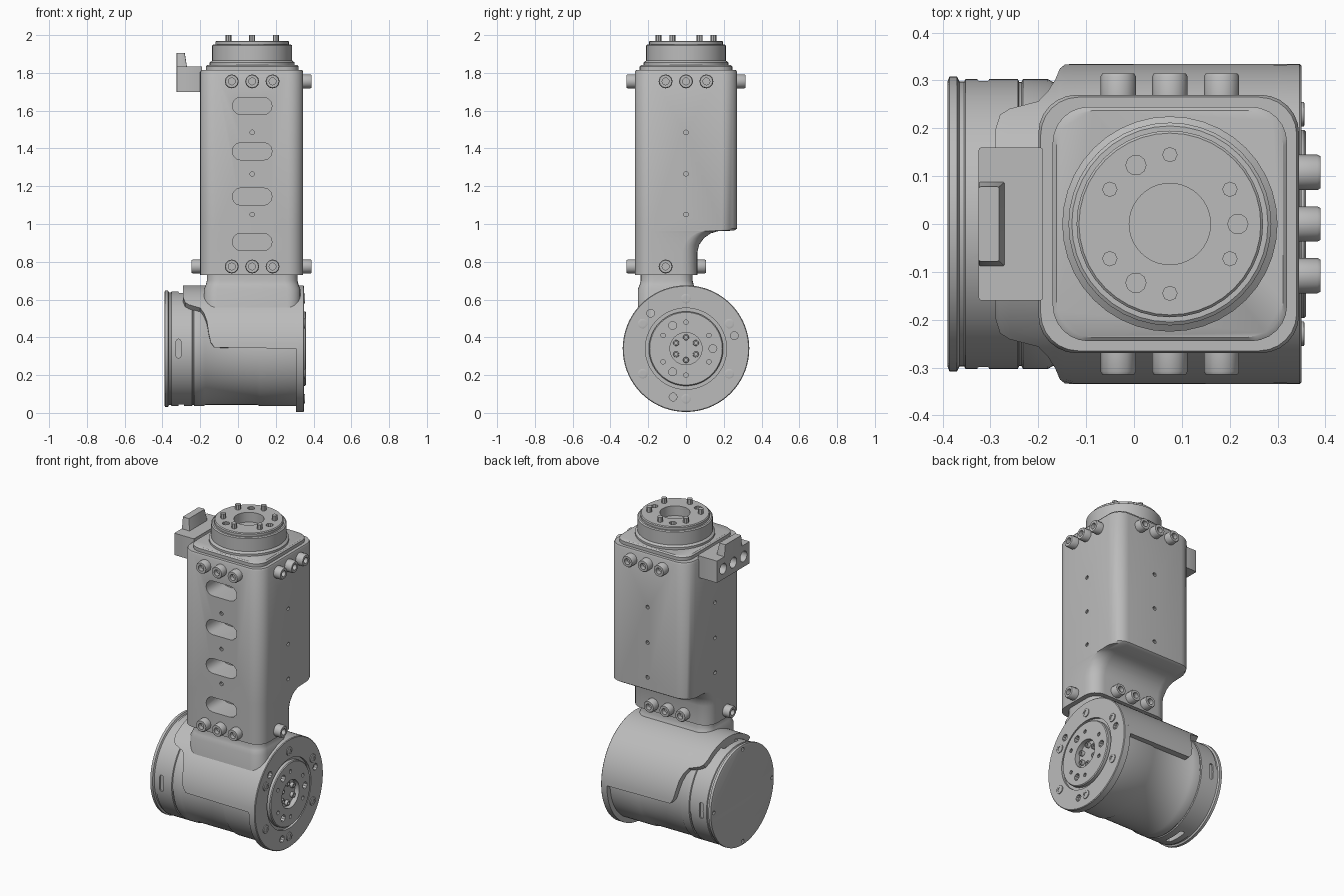
import bpy, bmesh, math
from mathutils import Matrix, Vector

if "Cube" in bpy.data.objects:
    bpy.data.objects.remove(bpy.data.objects["Cube"])

GRAY = (0.5, 0.5, 0.5, 1)
mat = bpy.data.materials.new("machined_gray")
mat.use_nodes = True
mat.diffuse_color = GRAY
bsdf = mat.node_tree.nodes["Principled BSDF"]
bsdf.inputs["Base Color"].default_value = GRAY

X, Y, Z = Vector((1, 0, 0)), Vector((0, 1, 0)), Vector((0, 0, 1))
CX, AXIS = 0.075, 0.34        # column centre in x, joint axis height


def frame(origin, n, v=Z):
    """Local z points along n, local y along v."""
    m = Matrix((v.cross(n), v, n)).transposed().to_4x4()
    return Matrix.Translation(origin) @ m


def circle(r, h, segs, phase=0.0):
    return [(r * math.cos(phase + math.tau * i / segs),
             r * math.sin(phase + math.tau * i / segs), h) for i in range(segs)]


def rounded(x0, x1, y0, y1, r, h, steps=6):
    pts = []
    corners = ((x1 - r, y1 - r), (x0 + r, y1 - r), (x0 + r, y0 + r), (x1 - r, y0 + r))
    for q, (cx, cy) in enumerate(corners):
        for i in range(steps + 1):
            a = math.pi / 2 * (q + i / steps)
            pts.append((cx + r * math.cos(a), cy + r * math.sin(a), h))
    return pts


def add_loft(bm, rings, m):
    """Skin a stack of equal-sized rings and cap both ends."""
    rows = [[bm.verts.new(m @ Vector(p)) for p in ring] for ring in rings]
    for a, b in zip(rows, rows[1:]):
        for i in range(len(a)):
            j = (i + 1) % len(a)
            bm.faces.new((a[i], a[j], b[j], b[i]))
    bm.faces.new(rows[0][::-1])
    bm.faces.new(rows[-1])


def build(name, lofts, cuts=(), angle=35):
    """Make one object from lofts, then drill the cut lofts out of it."""
    def mesh_object(label, parts):
        bm = bmesh.new()
        for rings, m in parts:
            add_loft(bm, rings, m)
        bmesh.ops.recalc_face_normals(bm, faces=bm.faces)
        me = bpy.data.meshes.new(label)
        bm.to_mesh(me)
        bm.free()
        me.materials.append(mat)
        ob = bpy.data.objects.new(label, me)
        bpy.context.collection.objects.link(ob)
        return ob

    ob = mesh_object(name, lofts)
    bpy.ops.object.select_all(action='DESELECT')
    bpy.context.view_layer.objects.active = ob
    ob.select_set(True)
    if cuts:
        cutter = mesh_object(name + "_cutter", cuts)
        cutter.hide_render = True
        mod = ob.modifiers.new("holes", 'BOOLEAN')
        mod.operation, mod.solver, mod.object = 'DIFFERENCE', 'EXACT', cutter
        bpy.ops.object.modifier_apply(modifier=mod.name)
        bpy.data.objects.remove(cutter)
    bpy.ops.object.shade_smooth_by_angle(angle=math.radians(angle))
    return ob


def lathe(profile, segs=56):
    return [circle(r, h, segs) for r, h in profile]


def hole(m, u, v, r, h0, h1, segs=10):
    return [circle(r, h0, segs), circle(r, h1, segs)], m @ Matrix.Translation((u, v, 0))


def polar(r, degrees):
    a = math.radians(degrees)
    return r * math.cos(a), r * math.sin(a)


def bolt(m, u, v, r=0.037, length=0.045):
    prof = ((r, -0.01), (r, length * .85), (r * .9, length), (r * .5, length), (r * .5, length * .4))
    return lathe(prof, 12), m @ Matrix.Translation((u, v, 0))


# Column shell: the back steps in near the foot with a curved underside
back_curve = ((.73, .06), (.85, .06), (.89, .07), (.925, .095), (.95, .13), (.962, .17),
              (.965, .255), (.975, .27), (1.805, .27))
shell = [rounded(-.2, .345, -.27, y, .08, z) for z, y in back_curve]
shell.append(rounded(-.195, .34, -.265, .265, .078, 1.815))
front = frame((CX, -.27, 0), -Y)
back = frame((CX, .27, 0), Y)
back_low = frame((CX, .06, 0), Y)
left = frame((.345, 0, 0), X)
right = frame((-.2, 0, 0), -X)
cuts = []
for z in (1.625, 1.385, 1.145, .905):
    cuts.append(([rounded(-.105, .105, z - .046, z + .046, .045, h, 3) for h in (-.15, .02)], front))
for z in (1.485, 1.265, 1.05):
    cuts += [hole(m, 0, z, .012, -.04, .02) for m in (front, back, left, right)]
build("column_shell", [(shell, Matrix())], cuts)

# Neck between the column and the joint housing
neck = [rounded(-.165 - f, .315 + f, -.24 - f, .035 + f, .07, z)
        for z, f in ((.4, .015), (.655, .015), (.68, .005), (.70, 0), (.74, 0))]
build("neck", [(neck, Matrix())])

# Rows of socket bolts around both ends of the shell
row = (-.108, 0, .108)
bolts = [bolt(m, u, 1.755) for m in (front, back, left) for u in row]
bolts += [bolt(m, u, .775) for m in (front, back_low) for u in row]
bolts += [bolt(left, -.108, .775), bolt(right, .108, .775)]
build("shell_bolts", bolts)

# Top cover plate
plate = [rounded(-.17 + e, .32 - e, -.245 + e, .245 - e, .075, z)
         for z, e in ((1.80, 0), (1.835, 0), (1.842, .008))]
build("top_plate", [(plate, Matrix())])


# Shared hole pattern of the output faces
def output_holes(m, h):
    return [hole(m, *polar(.142, a), .021, h - .03, h + .02) for a in (0, 120, 240)]


PIN_ANGLES = range(30, 390, 60)

# Upper output flange with pins
top = frame((CX, 0, 0), Z, Y)
upper = lathe(((.225, 1.835), (.225, 1.855), (.212, 1.865), (.212, 1.945), (.205, 1.95),
               (.195, 1.95), (.195, 1.965), (.19, 1.97), (.085, 1.97), (.085, 1.91)), 40)
build("upper_output", [(upper, top)], output_holes(top, 1.97))
build("output_pins", [hole(top, *polar(.145, a), .016, 1.95, 2.0, 8) for a in PIN_ANGLES])

# Joint body turned around the x axis, ending in the side flange
side = frame((0, 0, AXIS), X)
body = lathe(((.297, -.39), (.308, -.386), (.308, -.37), (.298, -.365), (.298, -.355), (.303, -.352),
              (.303, -.243), (.297, -.24), (.297, -.235), (.303, -.232), (.303, -.18),
              (.297, -.17), (.297, .10), (.304, .115), (.304, .308), (.335, .308),
              (.335, .346), (.331, .35), (.215, .35), (.215, .335), (.197, .335),
              (.197, .355), (.192, .36), (.085, .36), (.085, .33)), 72)
cuts = output_holes(side, .36)
cuts += [hole(side, *polar(.14, a), .012, .34, .38) for a in PIN_ANGLES]
cuts += [hole(side, *polar(.265, a), .021, .33, .38) for a in (15, 135, 255)]
cuts += [hole(side, *polar(.285, a), .012, -.4, -.375) for a in (0, 90, 180, 270)]
# Ports sunk in the top and bottom of the end cover
for n, reach in ((Z, .30), (-Z, .30)):
    port = frame(Vector((-.30, 0, AXIS)) + n * reach, n, Y)
    cuts.append(([rounded(-.015, .015, -.07, .07, .012, h, 2) for h in (-.03, .03)], port))
for n in (Y, -Y):
    slot = frame(Vector((-.315, 0, AXIS)) + n * .3, n)
    cuts.append(([rounded(-.012, .012, -.05, .05, .01, h, 2) for h in (-.01, .03)], slot))
build("joint_body", [(body, side)], cuts)

# Screws on the side flange and in its centre recess
rim = side @ Matrix.Translation((0, 0, .35))
core = side @ Matrix.Translation((0, 0, .33))
screws = [bolt(rim, *polar(.265, a), .026, .006) for a in PIN_ANGLES]
screws += [bolt(core, *polar(.06, a), .016, .018) for a in PIN_ANGLES]
build("flange_screws", screws)

# Upper half housing: arcs whose half angle follows a stepped outline
outline = ((-.29, 36), (-.28, 43), (-.26, 46), (-.20, 50), (-.18, 56), (-.165, 64),
           (-.155, 76), (-.145, 84), (-.125, 89), (.32, 90))
sections = []
for x, half in outline:
    arc = [math.radians(90 + half * (2 * i / 40 - 1)) for i in range(41)]
    sections.append([(r * math.cos(a), r * math.sin(a), x)
                     for r, seq in ((.335, arc), (.28, arc[::-1])) for a in seq])
build("half_housing", [(sections, side)])

# Connector block with a tapered fin and three sockets
block = [rounded(-.325, -.19, -.16, .16, .006, z, 2) for z in (1.70, 1.835)]
fin = [rounded(-.325, x1, -w, w, .004, z, 2) for z, x1, w in ((1.82, -.268, .09), (1.905, -.282, .078))]
plug = frame((-.325, 0, 1.765), -X)
build("connector_block", [(block, Matrix())],
      [hole(plug, u, 0, .033, -.04, .02, 12) for u in (-.1, 0, .1)])
build("connector_fin", [(fin, Matrix())])
